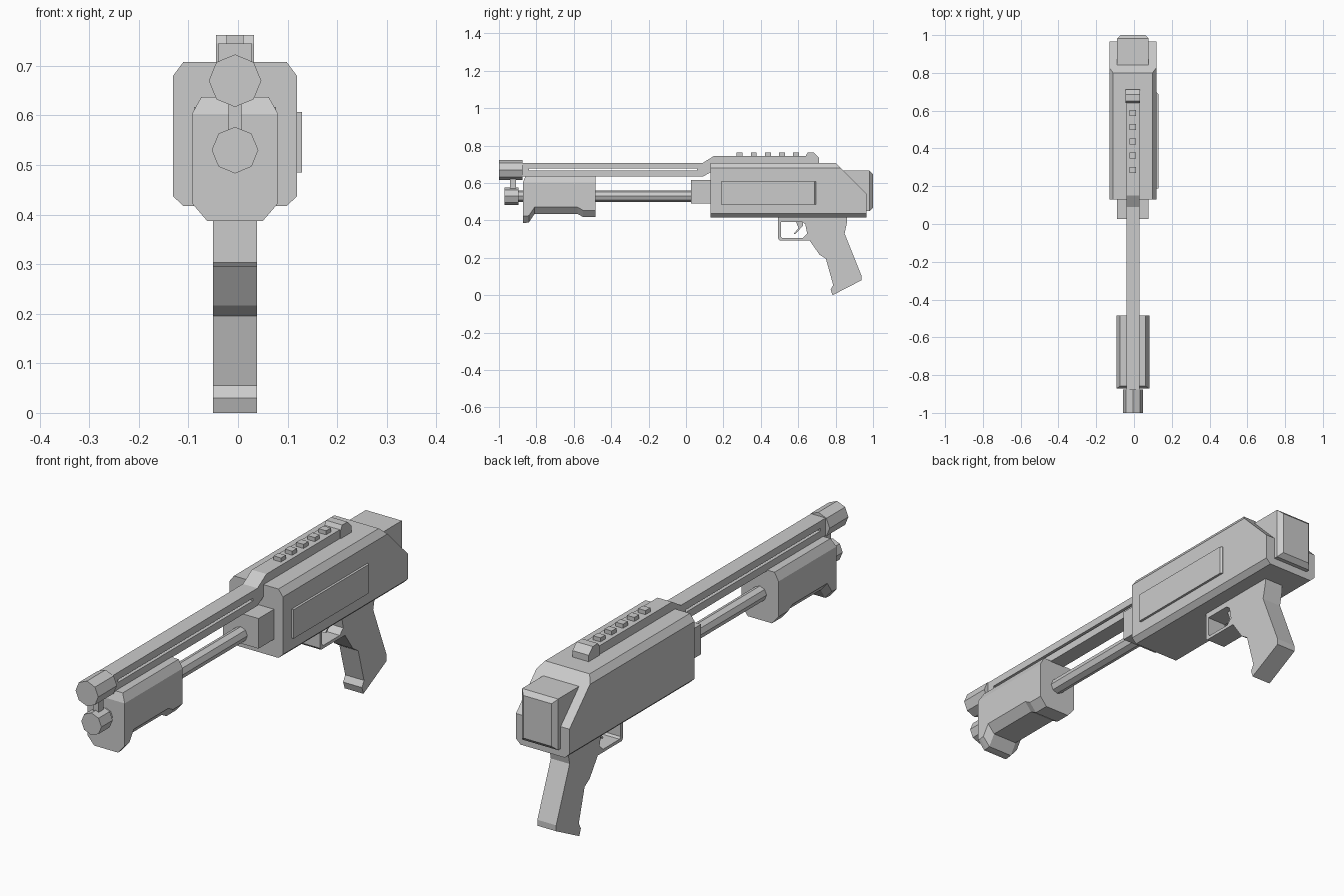
import bpy, bmesh
from math import cos, sin, pi
from mathutils import Vector

if "Cube" in bpy.data.objects:
    bpy.data.objects.remove(bpy.data.objects["Cube"])

CX = -0.006  # centre plane of the model (the side panel offsets it)


def finish(name, bm):
    bmesh.ops.recalc_face_normals(bm, faces=bm.faces)
    me = bpy.data.meshes.new(name)
    bm.to_mesh(me)
    bm.free()
    ob = bpy.data.objects.new(name, me)
    bpy.context.collection.objects.link(ob)
    return ob


def loft(name, rings):
    """Skin a list of equal-length point rings and cap both ends."""
    bm = bmesh.new()
    vs = [[bm.verts.new(p) for p in r] for r in rings]
    n = len(rings[0])
    for a, b in zip(vs, vs[1:]):
        for i in range(n):
            j = (i + 1) % n
            bm.faces.new((a[i], a[j], b[j], b[i]))
    bm.faces.new(vs[0])
    bm.faces.new(vs[-1])
    bmesh.ops.remove_doubles(bm, verts=bm.verts, dist=1e-5)
    bmesh.ops.dissolve_degenerate(bm, edges=bm.edges, dist=1e-5)
    return finish(name, bm)


def side_profile(name, pts, hw):
    """Extrude a (y, z) outline across the width."""
    return loft(name, [[(CX + s * hw, y, z) for y, z in pts] for s in (-1, 1)])


def box(name, x, y, z):
    return loft(name, [[(x[0], b, z[0]), (x[1], b, z[0]),
                        (x[1], b, z[1]), (x[0], b, z[1])] for b in y])


def rod(name, r, z, y0, y1):
    return loft(name, [[(CX + r * cos(i * pi / 4), y, z + r * sin(i * pi / 4))
                        for i in range(8)] for y in (y0, y1)])


def bevel_edges(ob, test, width):
    bm = bmesh.new()
    bm.from_mesh(ob.data)
    es = [e for e in bm.edges if test(e.verts[0].co, e.verts[1].co)]
    bmesh.ops.bevel(bm, geom=es, offset=width, segments=1, affect='EDGES')
    bm.to_mesh(ob.data)
    bm.free()


def cut(ob, cutter):
    m = ob.modifiers.new("cut", 'BOOLEAN')
    m.operation, m.solver, m.object = 'DIFFERENCE', 'EXACT', cutter
    bpy.context.view_layer.objects.active = ob
    bpy.ops.object.modifier_apply(modifier=m.name)
    bpy.data.objects.remove(cutter)


# receiver: octagonal section, rear top sliced off at 45 degrees
half = [(0.104, 0.417), (0.125, 0.437), (0.125, 0.68), (0.104, 0.708)]
section = half + [(-x, z) for x, z in reversed(half)]
receiver = loft("receiver", [[(CX + x, y, z) for x, z in section] for y in (0.13, 0.965)])
bm = bmesh.new()
bm.from_mesh(receiver.data)
res = bmesh.ops.bisect_plane(bm, geom=bm.verts[:] + bm.edges[:] + bm.faces[:],
                             plane_co=(0, 0.80, 0.708), plane_no=Vector((0, 1, 1)),
                             clear_outer=True)
bmesh.ops.contextual_create(bm, geom=[e for e in res["geom_cut"]
                                      if isinstance(e, bmesh.types.BMEdge)])
bmesh.ops.recalc_face_normals(bm, faces=bm.faces)
bm.to_mesh(receiver.data)
bm.free()

# blocks at both ends of the receiver
box("front_collar", (CX - 0.083, CX + 0.083), (0.027, 0.15), (0.49, 0.617))
stock = box("rear_block", (CX - 0.084, CX + 0.084), (0.78, 1.0), (0.45, 0.666))
bevel_edges(stock, lambda a, b: min(a.y, b.y) > 0.99, 0.018)

# raised panel on the right side
panel = box("side_panel", (0.10, 0.129), (0.187, 0.695), (0.485, 0.607))
bevel_edges(panel, lambda a, b: min(a.x, b.x) > 0.12 and min(a.y, b.y) > 0.6, 0.008)

# upper barrel and top rail with a long slot
barrel = side_profile("upper_barrel", [(-0.89, 0.634), (-0.89, 0.708), (0.09, 0.708),
                                       (0.15, 0.745), (0.67, 0.745), (0.67, 0.66),
                                       (0.135, 0.66), (0.09, 0.634)], 0.034)
cut(barrel, box("slot_cutter", (-0.2, 0.2), (-0.84, 0.06), (0.666, 0.677)))

# rear sight and rail teeth
side_profile("rear_sight", [(0.64, 0.70), (0.64, 0.745), (0.65, 0.762), (0.685, 0.762),
                            (0.712, 0.735), (0.712, 0.70)], 0.038)
for i in range(5):
    y = 0.287 + 0.0752 * i
    box(f"rail_tooth_{i + 1}", (CX - 0.017, CX + 0.017), (y - 0.016, y + 0.016), (0.735, 0.762))

# muzzle, magazine tube and the post joining them
rod("muzzle", 0.053, 0.67, -1.0, -0.875)
rod("magazine_tube", 0.031, 0.53, -0.92, 0.05)
rod("tube_cap", 0.047, 0.53, -0.97, -0.895)
box("front_post", (CX - 0.013, CX + 0.013), (-0.94, -0.908), (0.55, 0.65))

# sliding foregrip: stations of (y, bottom z, top z, top half width)
stations = [(-0.872, 0.387, 0.603, 0.087), (-0.858, 0.387, 0.637, 0.068),
            (-0.84, 0.39, 0.637, 0.068), (-0.81, 0.435, 0.637, 0.068),
            (-0.58, 0.435, 0.637, 0.068), (-0.55, 0.418, 0.637, 0.068),
            (-0.485, 0.418, 0.637, 0.068)]
rings = []
for y, zb, zt, tw in stations:
    h = [(0.056, zb), (0.087, zb + 0.036), (0.087, 0.603), (tw, zt)]
    rings.append([(CX + x, y, z) for x, z in h + [(-x, z) for x, z in reversed(h)]])
loft("foregrip", rings)

# pistol grip and trigger guard
grip = side_profile("grip_and_guard", [
    (0.493, 0.43), (0.493, 0.303), (0.50, 0.294), (0.66, 0.294), (0.714, 0.217),
    (0.748, 0.195), (0.787, 0.055), (0.773, 0.03), (0.783, 0.0), (0.938, 0.08),
    (0.938, 0.105), (0.848, 0.33), (0.862, 0.395), (0.862, 0.43)], 0.044)
bevel_edges(grip, lambda a, b: abs(a.x - b.x) < 1e-4 and 0.05 < min(a.z, b.z)
            and max(a.z, b.z) < 0.2 and max(a.y, b.y) < 0.8, 0.012)
cut(grip, side_profile("guard_cutter", [(0.507, 0.393), (0.507, 0.315), (0.515, 0.307),
                                        (0.625, 0.307), (0.648, 0.33), (0.638, 0.38),
                                        (0.62, 0.393)], 0.1))

# trigger
side_profile("trigger", [(0.585, 0.40), (0.602, 0.36), (0.575, 0.327), (0.585, 0.327),
                         (0.625, 0.372), (0.628, 0.40)], 0.012)
